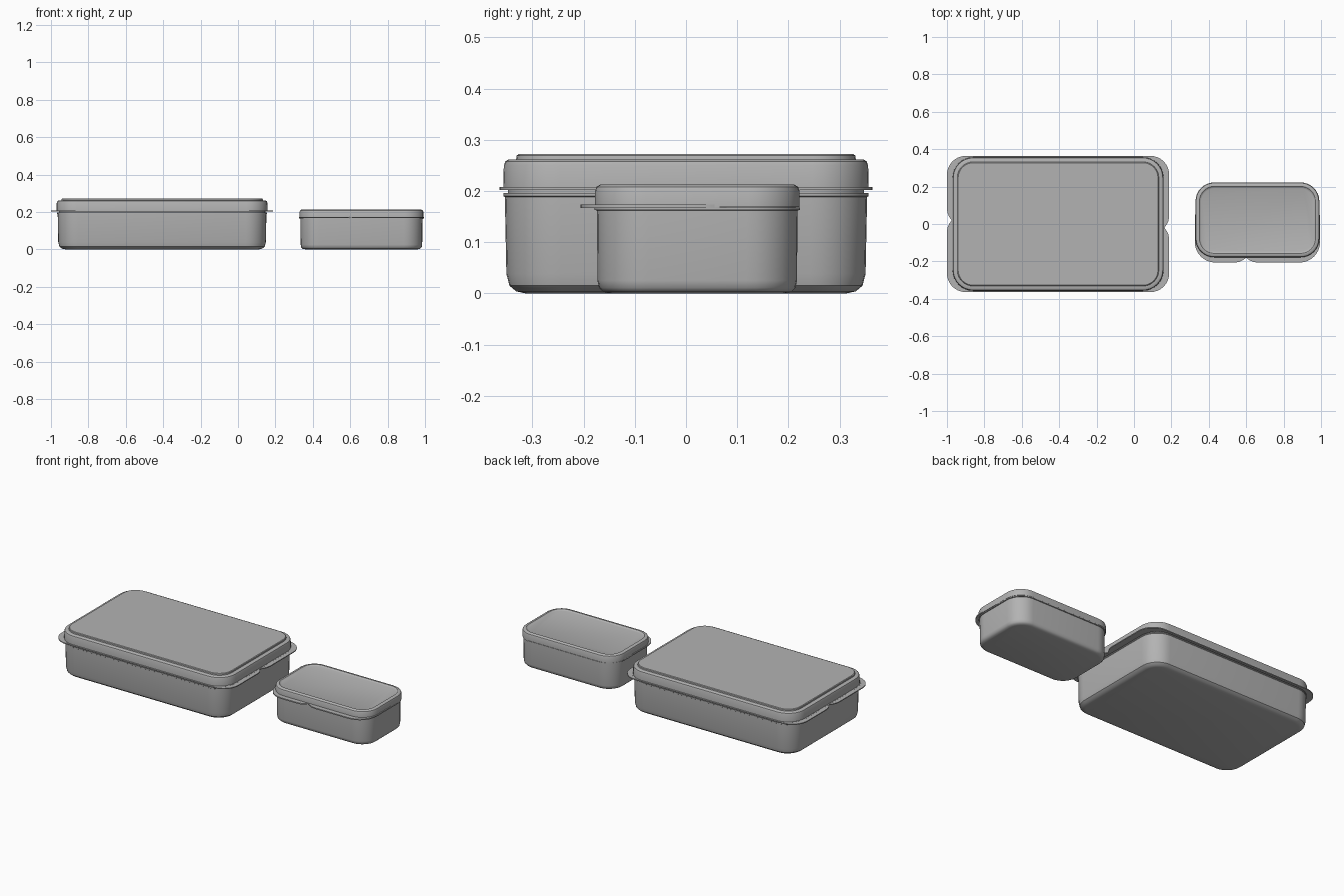
import bpy, bmesh, math
from mathutils import Vector

if "Cube" in bpy.data.objects:
    bpy.data.objects.remove(bpy.data.objects["Cube"])

grey = bpy.data.materials.new("plain_grey")
grey.use_nodes = True
grey.diffuse_color = (0.45, 0.45, 0.45, 1)
grey.node_tree.nodes["Principled BSDF"].inputs["Base Color"].default_value = grey.diffuse_color


def outline(hx, hy, r, notches=(), depth=0.03, shift=0.0, steps=8):
    """Rounded rectangle, with an optional smooth notch after given corners."""
    pts = []
    for c, (sx, sy) in enumerate([(1, 1), (-1, 1), (-1, -1), (1, -1)]):
        for i in range(steps + 1):
            a = math.radians(90 * (c + i / steps))
            pts.append(Vector((sx * (hx - r) + r * math.cos(a),
                               sy * (hy - r) + r * math.sin(a))))
        if c in notches:
            a = math.radians(90 * (c + 1))
            normal = Vector((math.cos(a), math.sin(a)))
            along = Vector((-normal.y, normal.x))
            mid = normal * (hx if c % 2 else hy) + along * shift
            for t, d in [(-1, 0), (-0.6, 0.15), (-0.3, 0.5), (0, 1),
                         (0.3, 0.5), (0.6, 0.15), (1, 0)]:
                pts.append(mid + along * t * 0.06 - normal * d * depth)
    return pts


def loft(name, centre, loops, angle=35):
    """Skin a stack of (outline, height) loops and cap both ends."""
    bm = bmesh.new()
    rings = [[bm.verts.new((p.x, p.y, z)) for p in pts] for pts, z in loops]
    n = len(rings[0])
    for lo, hi in zip(rings, rings[1:]):
        for i in range(n):
            j = (i + 1) % n
            bm.faces.new((lo[i], lo[j], hi[j], hi[i]))
    bm.faces.new(rings[0][::-1])
    bm.faces.new(rings[-1])
    bmesh.ops.recalc_face_normals(bm, faces=bm.faces)
    mesh = bpy.data.meshes.new(name)
    bm.to_mesh(mesh)
    bm.free()
    mesh.materials.append(grey)
    obj = bpy.data.objects.new(name, mesh)
    obj.location = (*centre, 0)
    bpy.context.collection.objects.link(obj)
    bpy.ops.object.select_all(action="DESELECT")
    obj.select_set(True)
    bpy.context.view_layer.objects.active = obj
    bpy.ops.object.shade_smooth_by_angle(angle=math.radians(angle))
    return obj


def stack(name, centre, hx, hy, r, profile):
    """Loft a profile of (inset, height) pairs."""
    loft(name, centre, [(outline(hx - d, hy - d, max(r - d, 0.02)), z)
                        for d, z in profile])


def plate(name, centre, pts, z0, z1):
    loft(name, centre, [(pts, z0), (pts, z1)])


# Large container
big = (-0.406, 0)
stack("large_tray", big, 0.558, 0.354, 0.11, [
    (0.04, 0), (0.022, 0.004), (0.009, 0.015), (0.003, 0.038),
    (0, 0.188), (-0.003, 0.19), (-0.003, 0.196), (0.006, 0.196), (0.006, 0.21)])
stack("large_lid", big, 0.564, 0.357, 0.11, [
    (-0.006, 0.203), (-0.006, 0.208), (0, 0.208), (0.001, 0.25), (0.004, 0.258),
    (0.011, 0.262), (0.025, 0.262), (0.026, 0.269), (0.03, 0.272)])
plate("large_end_tabs", big,
      outline(0.594, 0.364, 0.1, notches=(1, 3), depth=0.025, shift=-0.02),
      0.202, 0.2075)

# Small container
small = (0.66, 0.022)
stack("small_tray", small, 0.326, 0.196, 0.1, [
    (0.026, 0), (0.012, 0.003), (0.004, 0.011), (0.001, 0.025),
    (0, 0.162), (-0.005, 0.163), (-0.005, 0.168), (0.004, 0.168), (0.004, 0.175)])
stack("small_lid", small, 0.331, 0.2, 0.1, [
    (0, 0.169), (0, 0.2), (0.003, 0.208), (0.011, 0.213), (0.021, 0.213),
    (0.026, 0.209), (0.032, 0.207)])
plate("small_front_tab", (0.66, -0.034),
      outline(0.335, 0.172, 0.11, notches=(2,), depth=0.025, shift=-0.06),
      0.167, 0.174)
